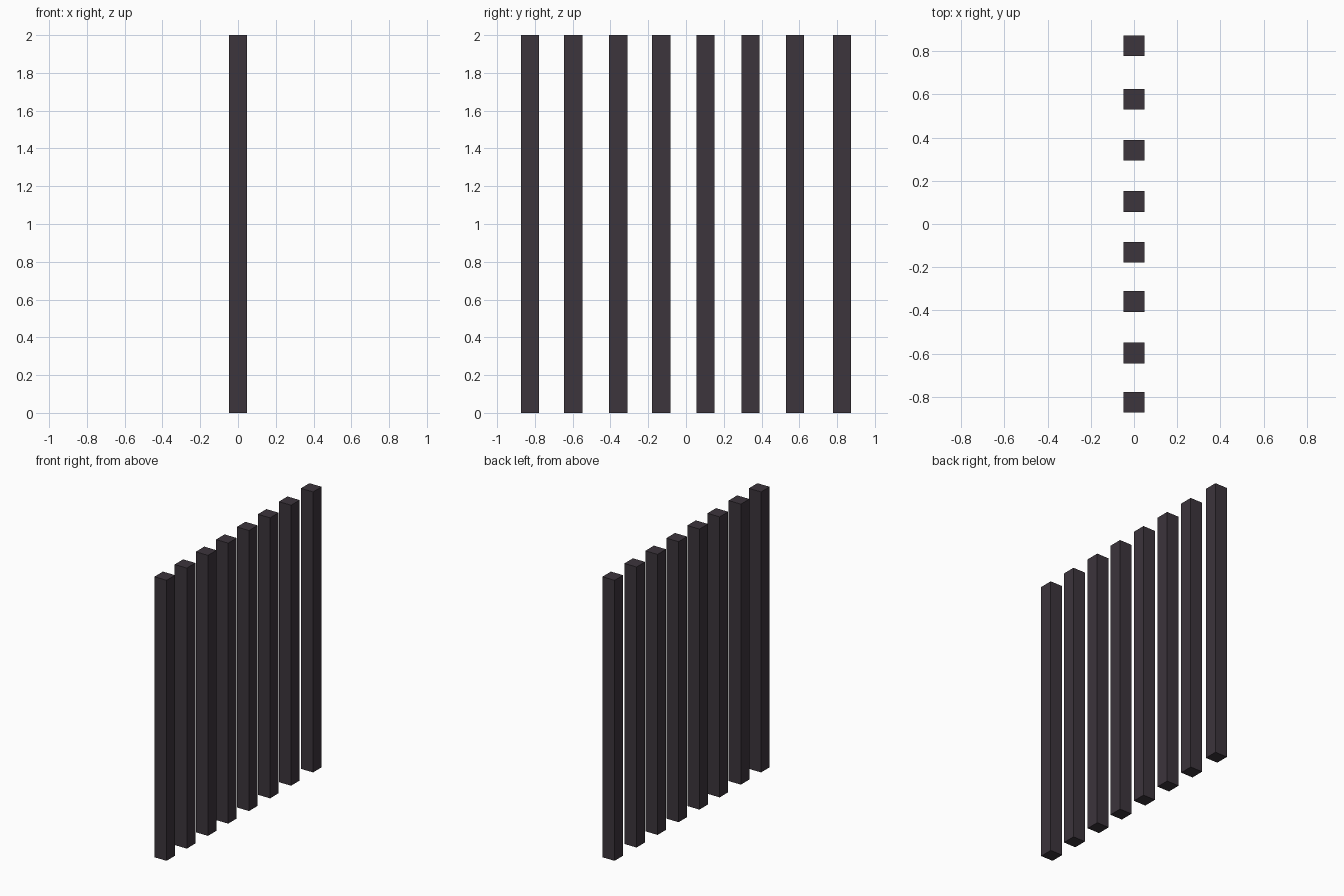
import bpy

if "Cube" in bpy.data.objects:
    bpy.data.objects.remove(bpy.data.objects["Cube"])

WIDTH = 0.096
HEIGHT = 2.0
# Slightly uneven spacing of the bars along y
CENTRES = [-0.825, -0.597, -0.359, -0.131, 0.104, 0.341, 0.577, 0.825]

dark = bpy.data.materials.new("dark_iron")
dark.diffuse_color = (0.045, 0.035, 0.045, 1.0)
dark.use_nodes = True
dark.node_tree.nodes["Principled BSDF"].inputs["Base Color"].default_value = dark.diffuse_color


def square_bar(name, y):
    """Upright square bar standing on the ground."""
    bpy.ops.mesh.primitive_cube_add(size=1, location=(0, y, HEIGHT / 2))
    bar = bpy.context.object
    bar.name = name
    bar.scale = (WIDTH, WIDTH, HEIGHT)
    bpy.ops.object.transform_apply(location=False, rotation=False, scale=True)
    bar.data.materials.append(dark)


# Row of upright bars
for i, y in enumerate(CENTRES, 1):
    square_bar(f"upright_bar_{i}", y)
